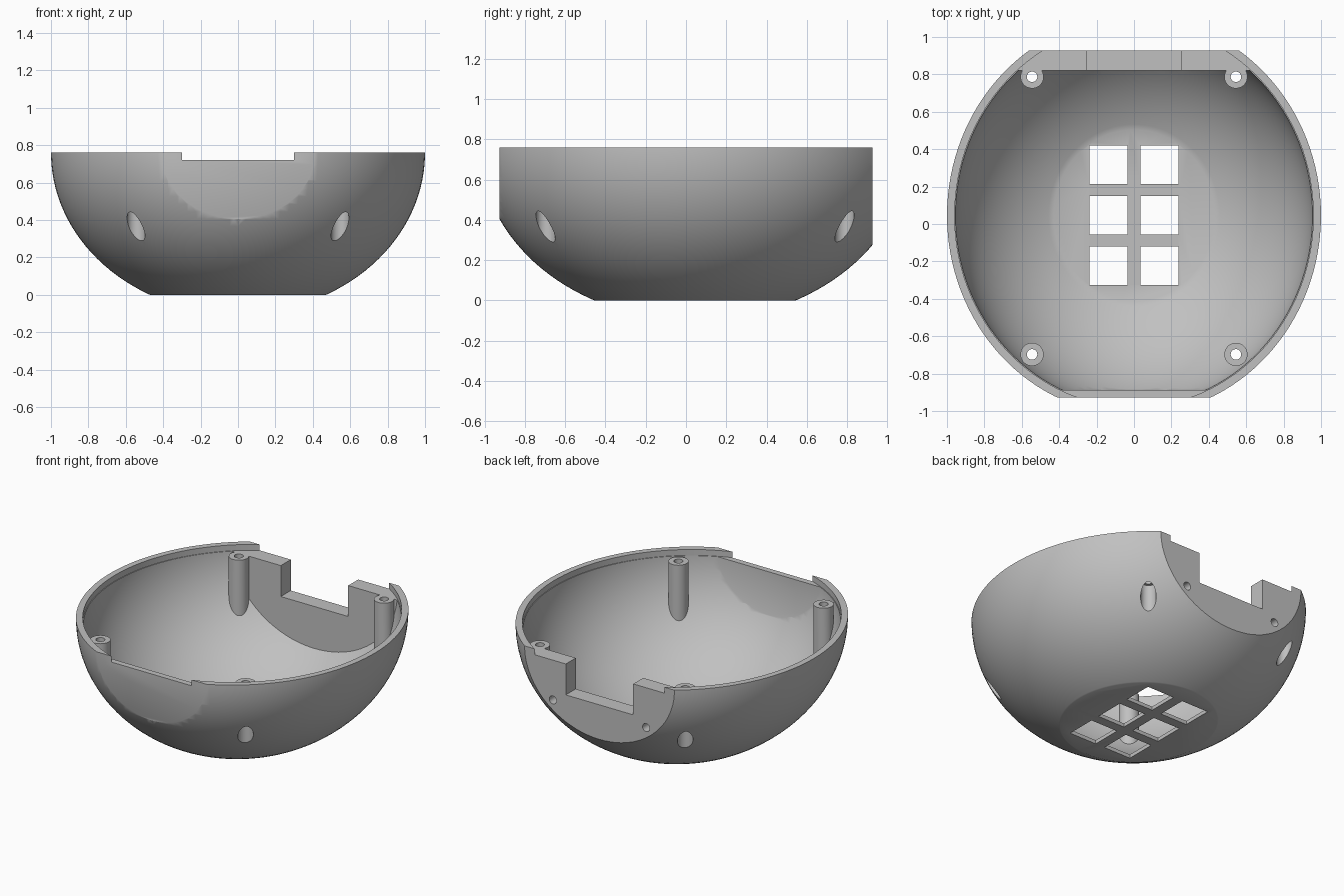
import bpy, bmesh, math
from mathutils import Matrix, Vector

if "Cube" in bpy.data.objects:
    bpy.data.objects.remove(bpy.data.objects["Cube"], do_unlink=True)

CY = 0.045                          # bowl centre in y
RIM, LEDGE = 0.76, 0.72             # rim height and rebate height
AXES = Vector((1.0, 1.067, 0.861))  # half axes of the outer ellipsoid
SIDES = 128

grey = bpy.data.materials.new("plain grey")
grey.use_nodes = True
COLOUR = (0.53, 0.53, 0.53, 1)
grey.diffuse_color = COLOUR
grey.node_tree.nodes["Principled BSDF"].inputs["Base Color"].default_value = COLOUR


def make(name, bm):
    mesh = bpy.data.meshes.new(name)
    bm.to_mesh(mesh)
    bm.free()
    mesh.materials.append(grey)
    obj = bpy.data.objects.new(name, mesh)
    bpy.context.collection.objects.link(obj)
    return obj


def box(name, low, high):
    low, high = Vector(low), Vector(high)
    bm = bmesh.new()
    bmesh.ops.create_cube(bm, size=1, matrix=Matrix.Translation((low + high) / 2)
                          @ Matrix.Diagonal((high - low).to_4d()))
    return make(name, bm)


def ellipsoid(name, scale):
    bm = bmesh.new()
    bmesh.ops.create_uvsphere(bm, u_segments=SIDES, v_segments=63, radius=1,
                              matrix=Matrix.Translation((0, CY, RIM))
                              @ Matrix.Diagonal((AXES * scale).to_4d()))
    return make(name, bm)


def cylinder(name, start, end, rx, ry=None, sides=32):
    start, end = Vector(start), Vector(end)
    axis = end - start
    turn = Vector((0, 0, 1)).rotation_difference(axis).to_matrix().to_4x4()
    bm = bmesh.new()
    bmesh.ops.create_cone(bm, cap_ends=True, segments=sides, radius1=1, radius2=1, depth=1,
                          matrix=Matrix.Translation((start + end) / 2) @ turn
                          @ Matrix.Diagonal((rx, ry or rx, axis.length, 1)))
    return make(name, bm)


def combine(target, other, operation):
    mod = target.modifiers.new("combine", "BOOLEAN")
    mod.operation, mod.object, mod.solver = operation, other, "EXACT"
    bpy.ops.object.select_all(action="DESELECT")
    bpy.context.view_layer.objects.active = target
    target.select_set(True)
    bpy.ops.object.modifier_apply(modifier=mod.name)
    bpy.data.objects.remove(other, do_unlink=True)


# Outer shell with flat front, back and bottom
bowl = ellipsoid("bowl", 1)
combine(bowl, box("block", (-2, -0.927, 0), (2, 0.927, RIM)), "INTERSECT")

# Cavity with thin front wall, thick back wall and flat floor
cavity = ellipsoid("cavity", 0.956)
combine(cavity, box("cavity_block", (-2, -0.887, 0.025), (2, 0.82, 2)), "INTERSECT")
combine(bowl, cavity, "DIFFERENCE")

# Four screw posts, trimmed inside the shell
posts = [(sx * 0.545, CY + sy * 0.742) for sx in (-1, 1) for sy in (-1, 1)]
for x, y in posts:
    post = cylinder("post", (x, y, 0.1), (x, y, 0.75), 0.062, sides=48)
    combine(post, ellipsoid("post_limit", 0.98), "INTERSECT")
    combine(bowl, post, "UNION")

# Rebate inside the rim
combine(bowl, cylinder("rebate", (0, CY, LEDGE), (0, CY, 1), 0.959,
                       0.959 * AXES.y, SIDES), "DIFFERENCE")

# Screw holes through the posts, wider below
for x, y in posts:
    combine(bowl, cylinder("screw_hole", (x, y, 0), (x, y, 1), 0.028), "DIFFERENCE")
    combine(bowl, cylinder("screw_head_hole", (x, y, 0), (x, y, 0.47), 0.048), "DIFFERENCE")

# Notch and two blind holes in the back wall
combine(bowl, box("notch", (-0.253, 0.7, 0.51), (0.253, 1.2, 1)), "DIFFERENCE")
for x in (-0.35, 0.35):
    combine(bowl, cylinder("back_hole", (x, 0.85, 0.45), (x, 1.1, 0.45), 0.027), "DIFFERENCE")

# Six square vents in the floor
for x in (-0.137, 0.137):
    for row in (-1, 0, 1):
        y = CY + 0.002 + row * 0.27
        combine(bowl, box("vent", (x - 0.102, y - 0.102, -0.5),
                          (x + 0.102, y + 0.102, 0.3)), "DIFFERENCE")

bpy.ops.object.select_all(action="DESELECT")
bowl.select_set(True)
bpy.context.view_layer.objects.active = bowl
bpy.ops.object.shade_smooth_by_angle(angle=math.radians(30))
